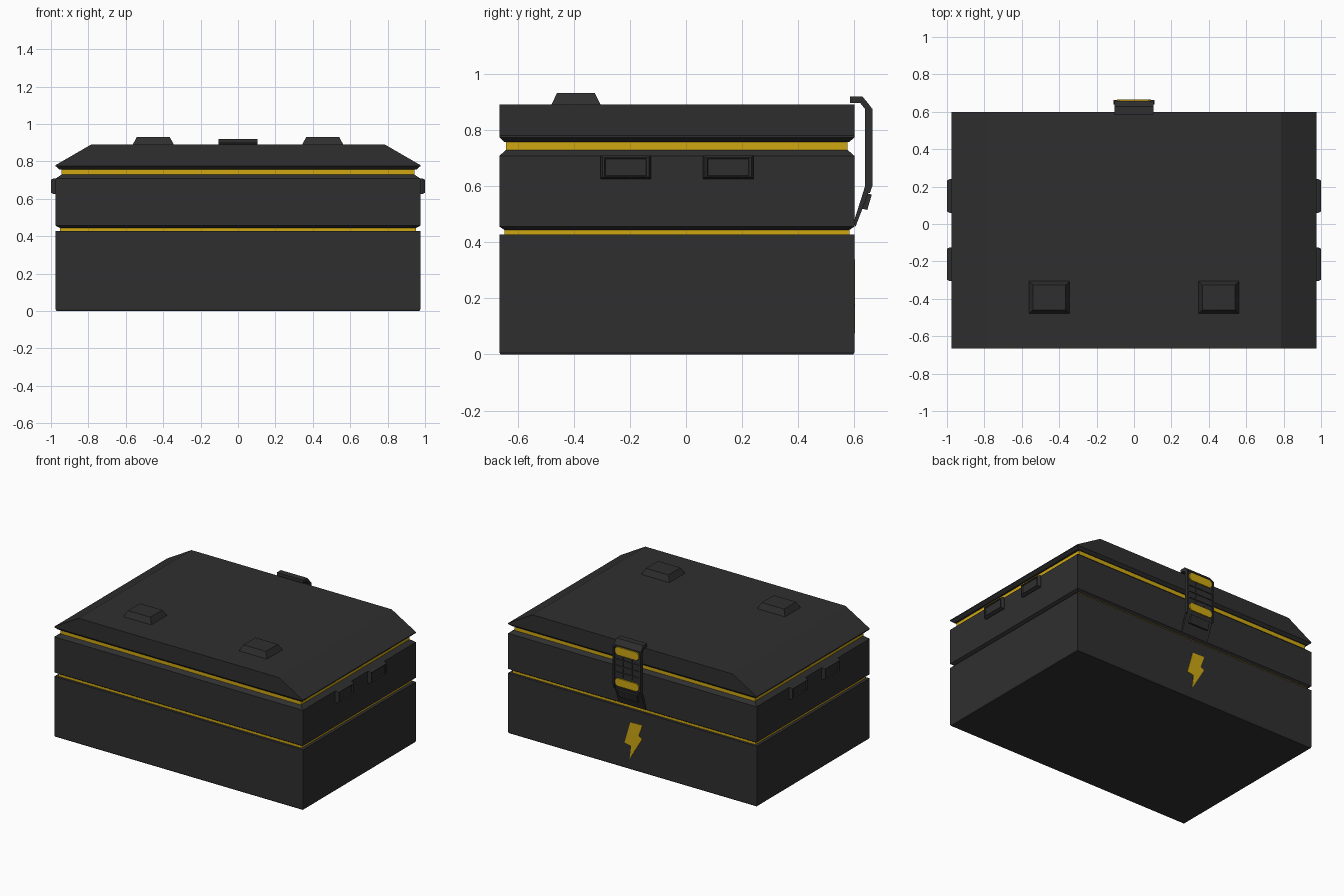
import bpy, bmesh

if "Cube" in bpy.data.objects:
    bpy.data.objects.remove(bpy.data.objects["Cube"])

def material(name, rgb):
    m = bpy.data.materials.new(name)
    m.diffuse_color = (*rgb, 1)
    m.use_nodes = True
    m.node_tree.nodes["Principled BSDF"].inputs["Base Color"].default_value = m.diffuse_color
    return m

DARK = material("charcoal", (0.028, 0.028, 0.028))
YELLOW = material("safety yellow", (0.62, 0.39, 0.006))

def finish(name, bm, mats):
    bmesh.ops.recalc_face_normals(bm, faces=bm.faces)
    me = bpy.data.meshes.new(name)
    bm.to_mesh(me)
    bm.free()
    for m in mats:
        me.materials.append(m)
    ob = bpy.data.objects.new(name, me)
    bpy.context.collection.objects.link(ob)
    return ob

def loft(name, rings, mats, yellow_steps=()):
    """Skin a stack of equal-length point rings and cap both ends."""
    bm = bmesh.new()
    loops = [[bm.verts.new(p) for p in r] for r in rings]
    n = len(loops[0])
    for s, (a, b) in enumerate(zip(loops, loops[1:])):
        for i in range(n):
            j = (i + 1) % n
            f = bm.faces.new((a[i], a[j], b[j], b[i]))
            f.material_index = 1 if s in yellow_steps else 0
    bm.faces.new(loops[0])
    bm.faces.new(loops[-1])
    return finish(name, bm, mats)

def rect(x0, x1, y0, y1, z):
    return [(x0, y0, z), (x1, y0, z), (x1, y1, z), (x0, y1, z)]

def extrude_x(name, profile, half, mat):
    """Extrude a (y, z) outline symmetrically along x."""
    return loft(name, [[(x, y, z) for y, z in profile] for x in (-half, half)], [mat])

def plate(name, outline, y0, y1, mat):
    """Extrude an (x, z) outline along y."""
    return loft(name, [[(x, y, z) for x, z in outline] for y in (y0, y1)], [mat])

# Case: stacked outlines as (height, inset x, inset y), with two recessed yellow bands
W, FRONT, BACK = 0.975, -0.665, 0.60
layers = [(0, 0.004, 0.004), (0.008, 0, 0), (0.427, 0, 0), (0.427, 0.022, 0.018),
          (0.444, 0.022, 0.018), (0.456, 0, 0), (0.708, 0, 0), (0.729, 0.032, 0.024),
          (0.757, 0.032, 0.024), (0.757, 0.02, 0.018), (0.774, 0, 0),
          (0.780, 0, 0), (0.89, 0.19, 0)]
loft("case", [rect(-W + dx, W - dx, FRONT + dy, BACK - dy, z) for z, dx, dy in layers],
     [DARK, YELLOW], yellow_steps=(3, 7))

# Tapered feet on the lid
for side, cx in (("left", -0.453), ("right", 0.453)):
    loft("lid_foot_" + side, [rect(cx - 0.112, cx + 0.112, -0.482, -0.302, 0.885),
                              rect(cx - 0.088, cx + 0.088, -0.46, -0.325, 0.931)], [DARK])

# Side grips: tapered pads with a shallow recessed panel
for s, side in ((-1, "left"), (1, "right")):
    for cy, place in ((-0.215, "front"), (0.15, "rear")):
        rings = []
        for x, hy, hz in ((0.96, 0.09, 0.042), (0.985, 0.09, 0.042), (1.0, 0.083, 0.035),
                          (1.0, 0.075, 0.032), (0.992, 0.072, 0.029)):
            rings.append([(s * x, cy + a * hy, 0.667 + b * hz)
                          for a, b in ((-1, -1), (1, -1), (1, 1), (-1, 1))])
        loft(f"side_grip_{side}_{place}", rings, [DARK])

# Latch strap on the back
strap = [(0.585, 0.919), (0.629, 0.919), (0.657, 0.885), (0.657, 0.60), (0.648, 0.57),
         (0.604, 0.455), (0.597, 0.47), (0.632, 0.58), (0.638, 0.60), (0.638, 0.875),
         (0.620, 0.897), (0.585, 0.897)]
extrude_x("latch_strap", strap, 0.105, DARK)

# Raised side rails and grid ribs between the yellow pads
for s, side in ((-1, "left"), (1, "right")):
    ob = extrude_x("latch_rail_" + side, [(0.64, 0.885), (0.655, 0.885), (0.664, 0.875),
                   (0.664, 0.60), (0.655, 0.575), (0.64, 0.575)], 0.006, DARK)
    ob.location.x = s * 0.104
for i in range(3):
    z = 0.695 + i * 0.045
    extrude_x(f"latch_rib_{i + 1}", [(0.65, z - 0.006), (0.662, z - 0.004),
              (0.662, z + 0.004), (0.65, z + 0.006)], 0.10, DARK)
for i in (-1, 1):
    x = i * 0.035
    plate(f"latch_upright_{'left' if i < 0 else 'right'}",
          [(x - 0.004, 0.67), (x + 0.004, 0.67), (x + 0.004, 0.81), (x - 0.004, 0.81)],
          0.65, 0.661, DARK)

# Yellow pads with clipped corners
for place, z0, z1 in (("upper", 0.82, 0.877), ("lower", 0.60, 0.655)):
    h, c = 0.092, 0.015
    plate("latch_pad_" + place,
          [(-h + c, z0), (h - c, z0), (h, z0 + c), (h, z1 - c),
           (h - c, z1), (-h + c, z1), (-h, z1 - c), (-h, z0 + c)], 0.656, 0.665, YELLOW)

# Release tab on the sloping lower end of the strap
extrude_x("latch_release_tab", [(0.640, 0.575), (0.662, 0.570), (0.646, 0.515),
          (0.625, 0.520)], 0.075, DARK)

# Lightning warning mark
plate("warning_bolt", [(0.015, 0.335), (-0.08, 0.338), (-0.05, 0.255), (-0.078, 0.24),
      (0.02, 0.075), (0.008, 0.17), (0.06, 0.18)], 0.598, 0.603, YELLOW)
